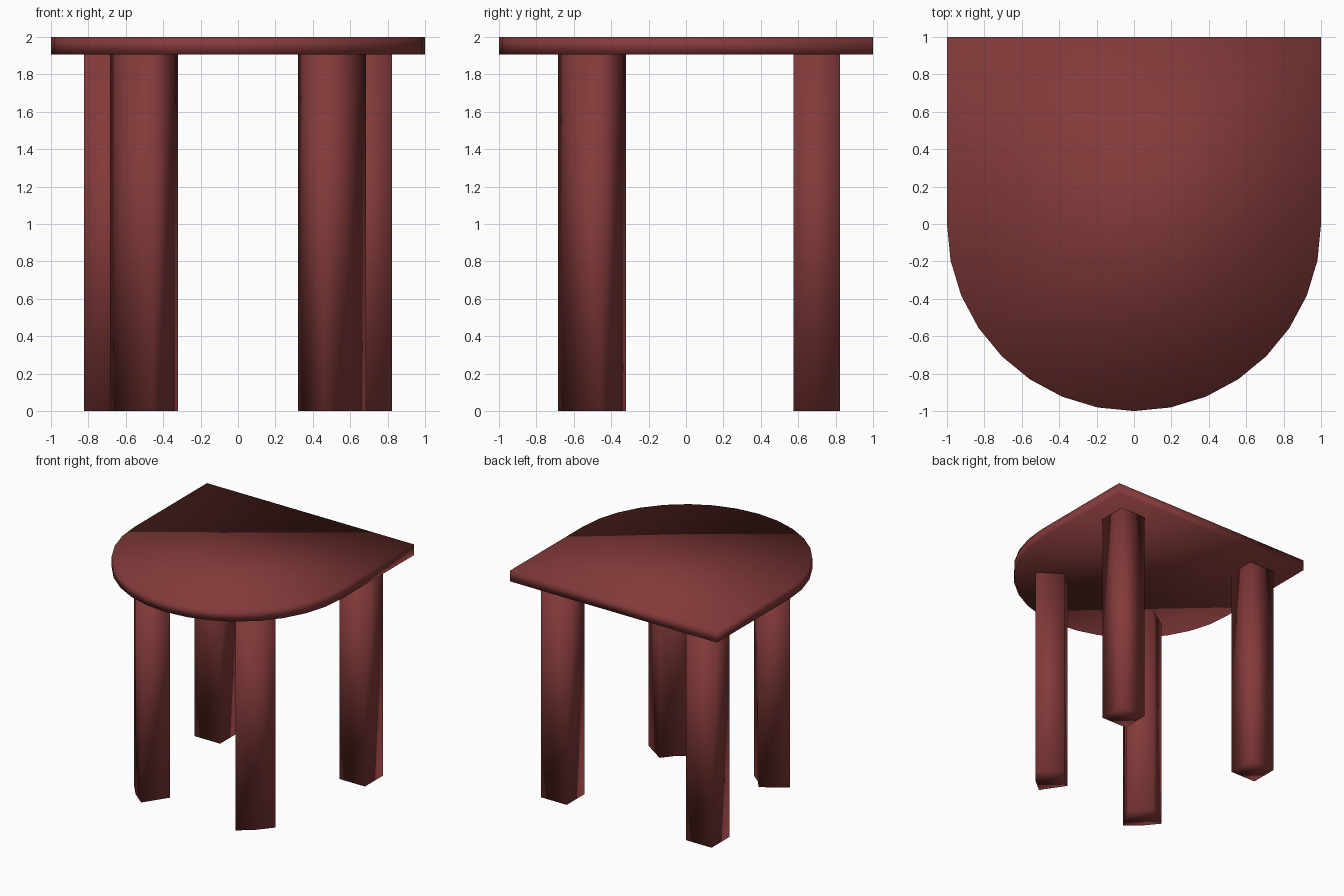
import bpy, bmesh, math

if "Cube" in bpy.data.objects:
    bpy.data.objects.remove(bpy.data.objects["Cube"])

TOP_BOTTOM = 1.906   # underside of the table top
STEP = math.radians(11.25)

wood = bpy.data.materials.new("dark red")
wood.diffuse_color = (0.23, 0.042, 0.042, 1)
wood.use_nodes = True
wood.node_tree.nodes["Principled BSDF"].inputs["Base Color"].default_value = wood.diffuse_color


def ring(radius, first, last):
    """Points on the rounded front edge, counted in steps clockwise from +x."""
    return [(radius * math.cos(-i * STEP), radius * math.sin(-i * STEP))
            for i in range(first, last + 1)]


def prism(name, outline, z0, z1):
    """Extrude a closed outline from z0 to z1 as a smooth-shaded object."""
    bm = bmesh.new()
    face = bm.faces.new([bm.verts.new((x, y, z0)) for x, y in outline])
    ext = bmesh.ops.extrude_face_region(bm, geom=[face], use_keep_orig=True)
    for v in ext["geom"]:
        if isinstance(v, bmesh.types.BMVert):
            v.co.z = z1
    bmesh.ops.recalc_face_normals(bm, faces=bm.faces)
    for f in bm.faces:
        f.smooth = True
    mesh = bpy.data.meshes.new(name)
    bm.to_mesh(mesh)
    bm.free()
    mesh.materials.append(wood)
    obj = bpy.data.objects.new(name, mesh)
    bpy.context.collection.objects.link(obj)
    return obj


# Table top: straight back, half-round front
prism("table_top", ring(1, 0, 16) + [(-1, 1), (1, 1)], TOP_BOTTOM, 2)

# Leg outlines: front legs follow the curve, back legs are square
INNER, OUTER = 0.576, 0.823
front = ring(OUTER, 3, 5) + ring(INNER, 3, 5)[::-1]
back = [(INNER, INNER), (OUTER, INNER), (OUTER, OUTER), (INNER, OUTER)]

for side, s in (("left", -1), ("right", 1)):
    prism("front_leg_" + side, [(s * x, y) for x, y in front], 0, TOP_BOTTOM)
    prism("back_leg_" + side, [(s * x, y) for x, y in back], 0, TOP_BOTTOM)
